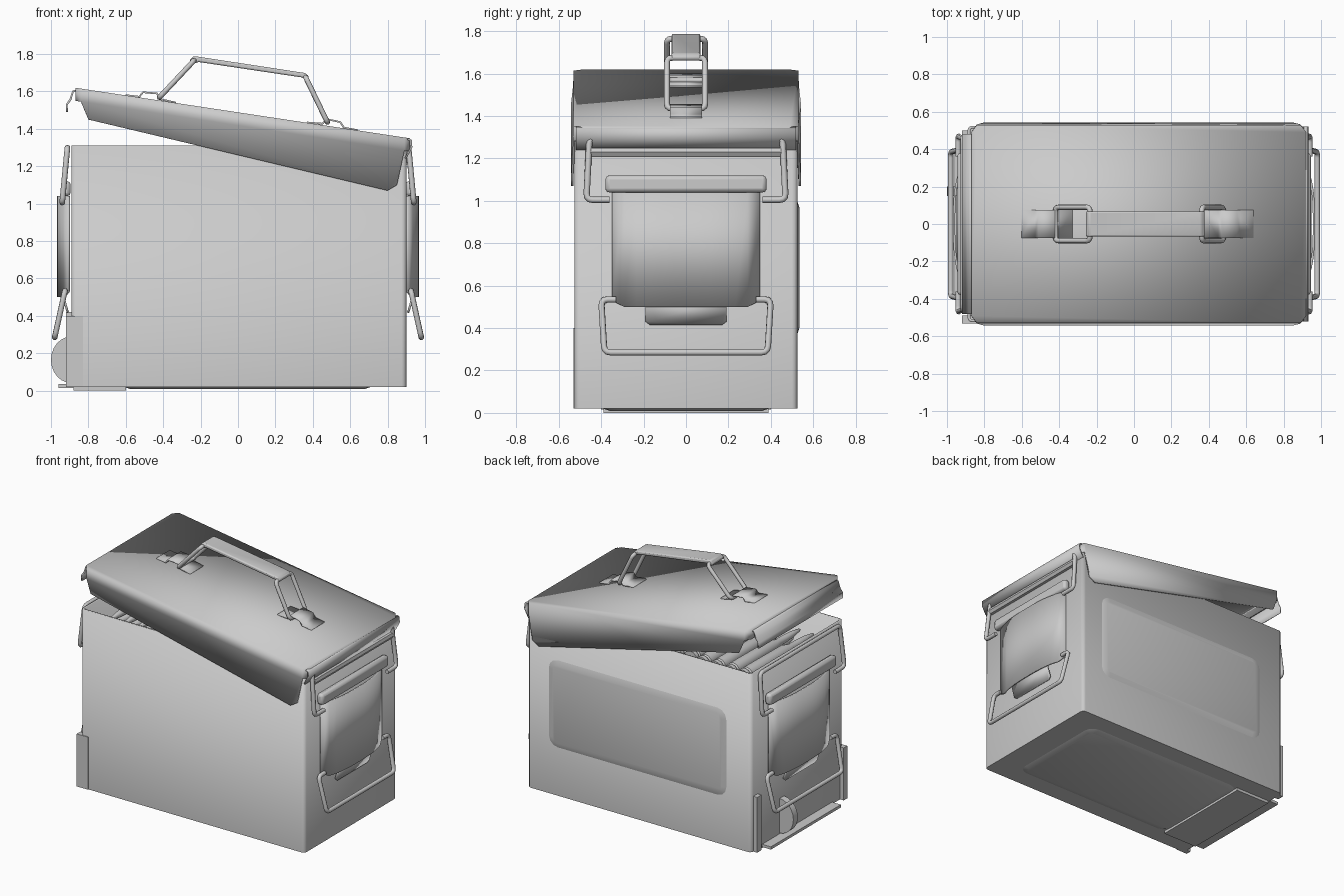
import bpy, bmesh, math, random
from mathutils import Vector

random.seed(4)
if "Cube" in bpy.data.objects:
    bpy.data.objects.remove(bpy.data.objects["Cube"], do_unlink=True)

steel = bpy.data.materials.new("grey_steel")
steel.use_nodes = True
GREY = (0.6, 0.6, 0.6, 1)
steel.diffuse_color = GREY
steel.node_tree.nodes["Principled BSDF"].inputs["Base Color"].default_value = GREY


def finish(ob, angle=35, bevel=0, thick=0):
    ob.data.materials.append(steel)
    if thick:
        m = ob.modifiers.new("thickness", 'SOLIDIFY')
        m.thickness = thick
    if bevel:
        m = ob.modifiers.new("bevel", 'BEVEL')
        m.width, m.segments, m.limit_method = bevel, 2, 'ANGLE'
    bpy.ops.object.select_all(action='DESELECT')
    ob.select_set(True)
    bpy.context.view_layer.objects.active = ob
    bpy.ops.object.shade_smooth_by_angle(angle=math.radians(angle))
    return ob


def mesh_object(name, bm, **kw):
    bmesh.ops.recalc_face_normals(bm, faces=bm.faces)
    me = bpy.data.meshes.new(name)
    bm.to_mesh(me)
    bm.free()
    ob = bpy.data.objects.new(name, me)
    bpy.context.collection.objects.link(ob)
    return finish(ob, **kw)


def block(name, lo, hi, **kw):
    bm = bmesh.new()
    bmesh.ops.create_cube(bm, size=1)
    for v in bm.verts:
        v.co = [(a + b) / 2 + c * (b - a) for a, b, c in zip(lo, hi, v.co)]
    return mesh_object(name, bm, **kw)


def sweep(name, profile, y0, y1, closed=False, **kw):
    """Extrude an xz profile along y."""
    bm = bmesh.new()
    rows = [[bm.verts.new((x, y, z)) for x, z in profile] for y in (y0, y1)]
    n = len(profile)
    for i in range(n if closed else n - 1):
        j = (i + 1) % n
        bm.faces.new((rows[0][i], rows[0][j], rows[1][j], rows[1][i]))
    if closed:
        for r in rows:
            bm.faces.new(r)
    return mesh_object(name, bm, **kw)


def wire(name, pts, radius=0.015, closed=False, fillet=0.03):
    """Round bar through points with filleted corners."""
    pts = [Vector(p) for p in pts]
    out = []
    for i, p in enumerate(pts):
        if not closed and i in (0, len(pts) - 1):
            out.append(p)
            continue
        a = p + (pts[i - 1] - p).normalized() * fillet
        b = p + (pts[(i + 1) % len(pts)] - p).normalized() * fillet
        out += [a.lerp(p, t).lerp(p.lerp(b, t), t) for t in (0, 0.33, 0.67, 1)]
    cu = bpy.data.curves.new(name, 'CURVE')
    cu.dimensions = '3D'
    cu.bevel_depth, cu.bevel_resolution, cu.use_fill_caps = radius, 2, True
    sp = cu.splines.new('POLY')
    sp.points.add(len(out) - 1)
    for q, p in zip(sp.points, out):
        q.co = (*p, 1)
    sp.use_cyclic_u = closed
    sp.use_smooth = True
    ob = bpy.data.objects.new(name, cu)
    bpy.context.collection.objects.link(ob)
    cu.materials.append(steel)


# Box body: open shell with softened upright corners
bm = bmesh.new()
bmesh.ops.create_cube(bm, size=1)
for v in bm.verts:
    v.co = (0.005 + v.co.x * 1.79, v.co.y * 1.05, 0.665 + v.co.z * 1.29)
top = [f for f in bm.faces if f.normal.z > 0.9]
bmesh.ops.delete(bm, geom=top, context='FACES')
upright = [e for e in bm.edges if abs(e.verts[0].co.z - e.verts[1].co.z) > 0.5]
bmesh.ops.bevel(bm, geom=upright, offset=0.025, segments=3, profile=0.5, affect='EDGES')
mesh_object("box_body", bm, thick=0.015)


def raised_panel(name, size, height, place):
    """Rounded pressed panel; place maps local (u, v, h) to the box."""
    bm = bmesh.new()
    rings = []
    for inset, h in ((0, 0), (0.035, height)):
        ring = []
        for k in range(16):
            a = (k // 4) * math.pi / 2 + (k % 4) * math.pi / 6
            r = 0.07 - inset
            sx = 1 if k // 4 in (0, 3) else -1
            sy = 1 if k // 4 in (0, 1) else -1
            u = sx * (size[0] - 0.07) + r * math.cos(a)
            w = sy * (size[1] - 0.07) + r * math.sin(a)
            ring.append(bm.verts.new(place(u, w, h)))
        rings.append(ring)
    for i in range(16):
        j = (i + 1) % 16
        bm.faces.new((rings[0][i], rings[0][j], rings[1][j], rings[1][i]))
    bm.faces.new(rings[1])
    mesh_object(name, bm, angle=60)


raised_panel("back_panel", (0.71, 0.315), 0.011, lambda u, w, h: (0.02 + u, 0.525 + h, 0.685 + w))
raised_panel("bottom_panel", (0.66, 0.39), 0.012, lambda u, w, h: (0.05 + u, w, 0.02 - h))

# Tilted lid: one soft-shaded skin with tapering side skirts
def lid_z(x):
    return 1.488 - 0.151 * x

bm = bmesh.new()
outline = [(-0.84, -0.53), (0.89, -0.53), (0.92, -0.49), (0.92, 0.49),
           (0.89, 0.53), (-0.84, 0.53), (-0.87, 0.49), (-0.87, -0.49)]
upper = [bm.verts.new((x, y, lid_z(x))) for x, y in outline]
lower = [bm.verts.new((x, y * 1.005, lid_z(x) - 0.07)) for x, y in outline]
bm.faces.new(upper)
for i in (1, 2, 3, 5, 6, 7):
    j = (i + 1) % 8
    bm.faces.new((upper[i], upper[j], lower[j], lower[i]))
for a, b, s in ((0, 1, -1), (5, 4, 1)):
    hem = [bm.verts.new((x, s * 0.543, z)) for x, z in ((-0.8, 1.45), (0.8, 1.07), (0.85, 1.10))]
    bm.faces.new([upper[a], lower[a]] + hem + [lower[b], upper[b]])
mesh_object("lid", bm, angle=100, thick=0.012)

# Lid end lips
sweep("right_lid_lip", [(0.91, 1.35), (0.93, 1.34), (0.932, 1.30), (0.90, 1.24)], -0.52, 0.52, thick=0.01)
sweep("right_lid_roll", [(0.90, 1.25), (0.925, 1.25), (0.932, 1.23), (0.92, 1.21), (0.90, 1.21)],
      -0.45, 0.45, closed=True)
sweep("left_lid_lip", [(-0.86, 1.61), (-0.885, 1.605), (-0.90, 1.56), (-0.92, 1.53), (-0.92, 1.49)],
      -0.48, 0.48, thick=0.01)

# Latches on both ends
for side, s in (("right", 1), ("left", -1)):
    bm = bmesh.new()
    cols = []
    for k in range(13):
        y = -0.35 + 0.7 * k / 12
        x = 0.91 + 0.058 * (1 - abs(y / 0.35) ** 3)
        foot = 0.5 + (0.03 if k in (0, 12) else 0)
        cols.append([bm.verts.new((s * x, y, z)) for z in (foot, 1.04)])
    for a, b in zip(cols, cols[1:]):
        bm.faces.new((a[0], a[1], b[1], b[0]))
    mesh_object(side + "_latch_plate", bm, angle=50, thick=0.012)
    bm = bmesh.new()
    tongue = [(-0.19, 0.53), (-0.19, 0.43), (-0.17, 0.415), (0.17, 0.415), (0.19, 0.43), (0.19, 0.53)]
    bm.faces.new([bm.verts.new((s * (0.915 + 0.3 * (z - 0.415)), y, z)) for y, z in tongue])
    mesh_object(side + "_latch_tongue", bm, thick=0.012)
    xs = sorted((s * 0.895, s * 0.945))
    block(side + "_latch_bar", (xs[0], -0.38, 1.04), (xs[1], 0.38, 1.12), bevel=0.018)
    loop = [(0.94, 0.36, 1.005), (0.94, 0.47, 1.005), (0.912, 0.455, 1.30)]
    wire(side + "_upper_wire", [(s * x, y, z) for x, y, z in loop]
         + [(s * x, -y, z) for x, y, z in reversed(loop)])
    loop = [(0.925, 0.33, 0.535), (0.925, 0.40, 0.535), (0.98, 0.385, 0.285)]
    wire(side + "_lower_wire", [(s * x, y, z) for x, y, z in loop]
         + [(s * x, -y, z) for x, y, z in reversed(loop)])

# Hinge fittings at the foot of the left end
block("front_corner_strip", (-0.92, -0.531, 0.02), (-0.83, -0.49, 0.40))
block("back_corner_strip", (-0.92, 0.45, 0.02), (-0.88, 0.50, 0.42))
block("foot_ledge", (-0.96, -0.40, 0.015), (-0.88, 0.40, 0.035))
block("foot_plate", (-0.88, -0.39, 0.0), (-0.60, 0.39, 0.02))
arc = [(-0.89 - 0.11 * math.sin(t * math.pi / 12), 0.165 + 0.125 * math.cos(t * math.pi / 12))
       for t in range(13)]
sweep("hinge_ear", arc, 0.15, 0.20, closed=True)

# Carrying handle: feet, wire links and grip
def shift(points, dx):
    return [(x + dx, lid_z(x + dx) + h) for x, h in points]

foot = [(-0.13, 0.006), (-0.06, 0.008), (-0.04, 0.035), (0.04, 0.04), (0.06, 0.012), (0.14, 0.006)]
for side, cx, flip, low, high in (("left", -0.47, 1, (-0.42, 1.568), (-0.235, 1.765)),
                                  ("right", 0.51, -1, (0.478, 1.435), (0.362, 1.675))):
    sweep(side + "_handle_foot", shift([(x * flip, h) for x, h in foot], cx), -0.075, 0.075, thick=0.01)
    wire(side + "_handle_link", [(low[0], -0.09, low[1]), (low[0], 0.09, low[1]),
                                 (high[0], 0.09, high[1]), (high[0], -0.09, high[1])],
         radius=0.014, closed=True, fillet=0.025)
sweep("handle_grip", [(-0.26, 1.765), (-0.24, 1.788), (-0.21, 1.785), (0.36, 1.698), (0.38, 1.68),
                      (0.37, 1.66), (0.34, 1.675), (-0.21, 1.757), (-0.245, 1.745)],
      -0.068, 0.068, closed=True, bevel=0.008)

# Row of cartridges resting inside
shape = [(0, 0.40), (0.05, 0.40), (0.05, 0.37), (0.042, 0.36), (0.05, 0.35), (0.046, -0.08),
         (0.028, -0.15), (0.027, -0.23), (0.022, -0.32), (0.01, -0.40), (0, -0.42)]
for layer, z in enumerate((1.13, 1.22)):
    for i in range(15):
        cx = -0.79 + i * 0.112 + layer * 0.04
        dy = random.uniform(-0.03, 0.03)
        bm = bmesh.new()
        prof = [bm.verts.new((cx + r, y + dy, z)) for r, y in shape]
        edges = [bm.edges.new(p) for p in zip(prof, prof[1:])]
        bmesh.ops.spin(bm, geom=prof + edges, cent=(cx, 0, z), axis=(0, 1, 0),
                       angle=math.tau, steps=12, use_merge=True)
        bmesh.ops.remove_doubles(bm, verts=bm.verts, dist=0.0005)
        mesh_object("cartridge", bm)
